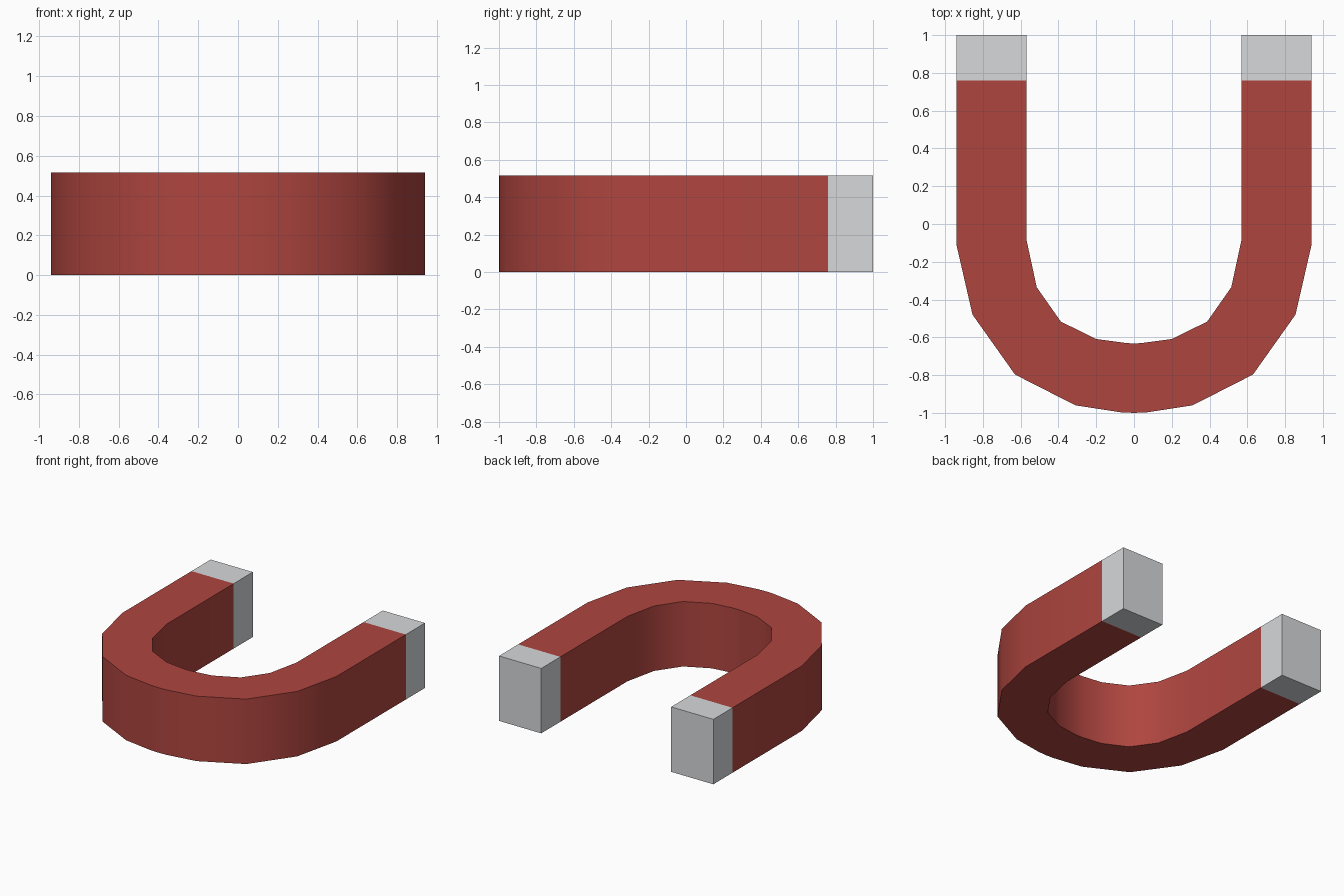
import bpy
import bmesh

cube = bpy.data.objects.get("Cube")
if cube:
    bpy.data.objects.remove(cube, do_unlink=True)

HEIGHT = 0.515
TIP_START = 0.76


def make_material(name, rgb):
    mat = bpy.data.materials.new(name)
    mat.use_nodes = True
    colour = (*rgb, 1.0)
    mat.diffuse_color = colour
    mat.node_tree.nodes["Principled BSDF"].inputs["Base Color"].default_value = colour
    return mat


red = make_material("red_paint", (0.43, 0.06, 0.05))
steel = make_material("bare_steel", (0.68, 0.69, 0.70))

# Half of the U: matching outer and inner points from the tip to the bend
half = [
    ((0.94, 1.0), (0.57, 1.0)),
    ((0.94, TIP_START), (0.57, TIP_START)),
    ((0.94, -0.11), (0.57, -0.08)),
    ((0.855, -0.48), (0.515, -0.335)),
    ((0.63, -0.797), (0.387, -0.517)),
    ((0.31, -0.96), (0.2, -0.609)),
    ((0.07, -0.997), (0.035, -0.631)),
]
middle = [((0, -1.0), (0, -0.632))]
mirrored = [tuple((-x, y) for x, y in pair) for pair in reversed(half)]
stations = half + middle + mirrored

# Sweep a rectangular section through all stations
bm = bmesh.new()
rings = []
for (ox, oy), (ix, iy) in stations:
    corners = ((ox, oy, 0), (ix, iy, 0), (ix, iy, HEIGHT), (ox, oy, HEIGHT))
    rings.append([bm.verts.new(c) for c in corners])
for a, b in zip(rings, rings[1:]):
    for i in range(4):
        j = (i + 1) % 4
        bm.faces.new((a[i], a[j], b[j], b[i]))
bm.faces.new(rings[0])
bm.faces.new(rings[-1])
bmesh.ops.recalc_face_normals(bm, faces=bm.faces)

# Bare steel tips, red everywhere else
for face in bm.faces:
    face.material_index = int(face.calc_center_median().y > TIP_START)

mesh = bpy.data.meshes.new("horseshoe_magnet")
bm.to_mesh(mesh)
bm.free()
mesh.materials.append(red)
mesh.materials.append(steel)
magnet = bpy.data.objects.new("horseshoe_magnet", mesh)
bpy.context.collection.objects.link(magnet)

# Smooth bend with crisp rims
bpy.ops.object.select_all(action="DESELECT")
magnet.select_set(True)
bpy.context.view_layer.objects.active = magnet
bpy.ops.object.shade_smooth_by_angle(angle=0.7)
